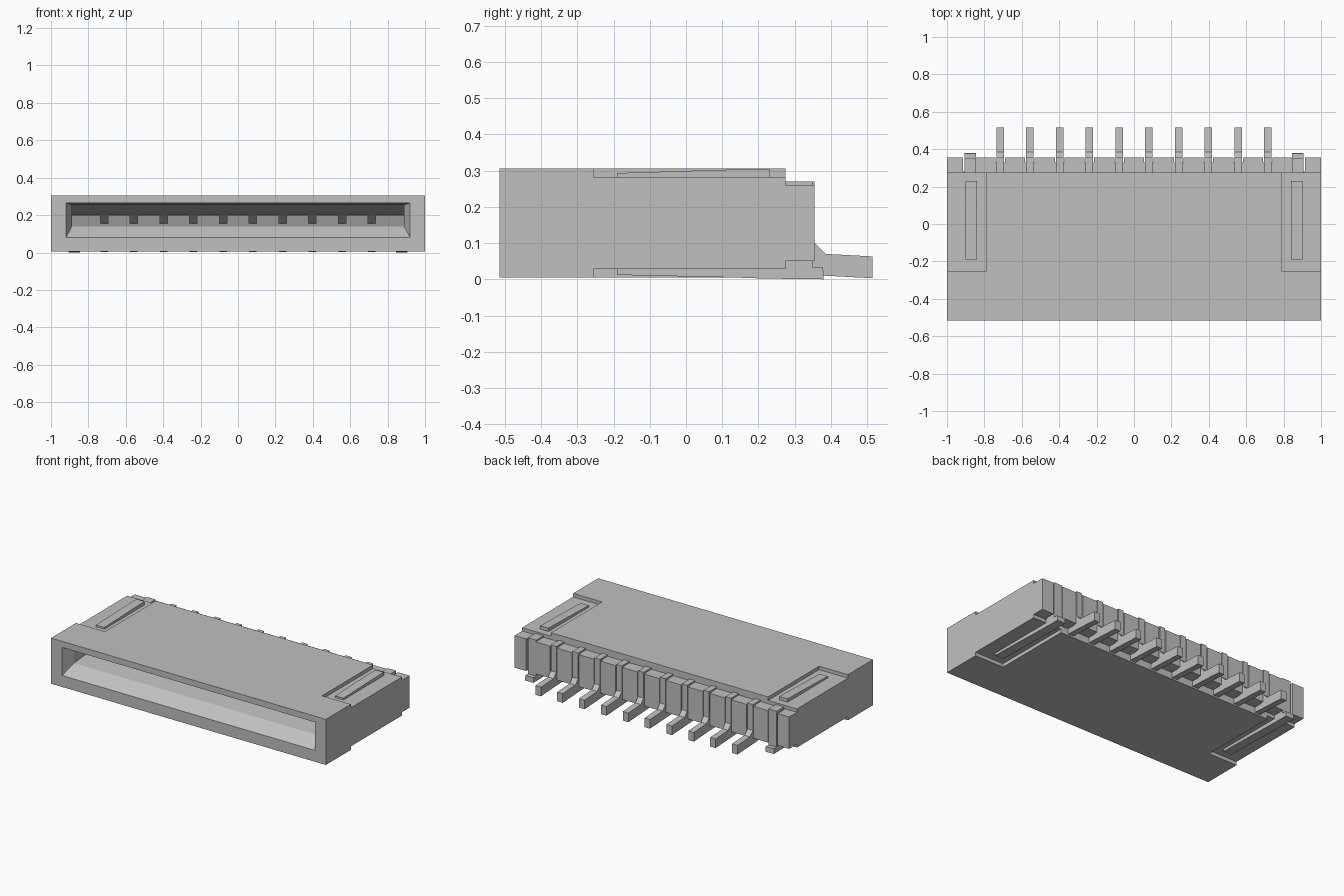
import bpy
import bmesh

if "Cube" in bpy.data.objects:
    bpy.data.objects.remove(bpy.data.objects["Cube"], do_unlink=True)

grey = bpy.data.materials.new("light_grey")
grey.use_nodes = True
colour = (0.53, 0.53, 0.53, 1)
grey.diffuse_color = colour
grey.node_tree.nodes["Principled BSDF"].inputs["Base Color"].default_value = colour


def finish(name, bm):
    bmesh.ops.recalc_face_normals(bm, faces=bm.faces)
    mesh = bpy.data.meshes.new(name)
    bm.to_mesh(mesh)
    bm.free()
    mesh.materials.append(grey)
    obj = bpy.data.objects.new(name, mesh)
    bpy.context.scene.collection.objects.link(obj)
    return obj


def extrude(name, profile, x0, x1):
    """Extrude a (y, z) profile along x."""
    bm = bmesh.new()
    face = bm.faces.new([bm.verts.new((x0, y, z)) for y, z in profile])
    out = bmesh.ops.extrude_face_region(bm, geom=[face])
    moved = [v for v in out["geom"] if isinstance(v, bmesh.types.BMVert)]
    bmesh.ops.translate(bm, verts=moved, vec=(x1 - x0, 0, 0))
    return finish(name, bm)


def box(name, x0, x1, y0, y1, z0, z1):
    return extrude(name, [(y0, z0), (y1, z0), (y1, z1), (y0, z1)], x0, x1)


def loft(name, rings):
    """Join rectangles given as (y, half width, bottom, top)."""
    bm = bmesh.new()
    loops = [[bm.verts.new(p) for p in
              ((-w, y, lo), (w, y, lo), (w, y, hi), (-w, y, hi))]
             for y, w, lo, hi in rings]
    for a, b in zip(loops, loops[1:]):
        for i in range(4):
            j = (i + 1) % 4
            bm.faces.new((a[i], a[j], b[j], b[i]))
    bm.faces.new(loops[0])
    bm.faces.new(loops[-1])
    return finish(name, bm)


def cut(target, cutter):
    mod = target.modifiers.new(cutter.name, "BOOLEAN")
    mod.operation = "DIFFERENCE"
    mod.solver = "EXACT"
    mod.object = cutter
    cutter.hide_render = True
    cutter.hide_viewport = True
    cutter.display_type = "WIRE"


# Housing with a stepped rear wall
housing = extrude("housing", [
    (-.515, .005), (.275, .005), (.275, .05), (.355, .05),
    (.355, .26), (.275, .26), (.275, .305), (-.515, .305)], -1, 1)

# Tapered front opening
cut(housing, loft("opening_cutter", [
    (-.535, .925, .07, .267), (-.515, .92, .08, .265),
    (-.435, .888, .14, .255), (.19, .888, .197, .201)]))

# Corner recesses, anchor slots and the anchors themselves
for side, s in (("left", 1), ("right", -1)):
    cut(housing, box(side + "_top_recess_cutter", s * .79, s * 1.1,
                     -.255, .4, .282, .4))
    cut(housing, box(side + "_bottom_recess_cutter", s * .79, s * 1.1,
                     -.255, .4, -.1, .028))
    cut(housing, box(side + "_anchor_slot_cutter", s * .845, s * .915,
                     .282, .4, -.1, .4))
    extrude(side + "_top_rib", [
        (-.19, .27), (-.19, .293), (.1, .302), (.23, .304), (.23, .27)],
        s * .84, s * .9)
    extrude(side + "_anchor", [
        (-.19, .04), (-.19, .012), (.13, .005), (.22, .002), (.38, 0),
        (.378, .033), (.35, .033), (.35, .27), (.27, .27), (.27, .04)],
        s * .845, s * .905)

# Row of contacts, each in a rear groove and a front slot
for i in range(10):
    x = (i - 4.5) * .159
    cut(housing, box(f"groove_cutter_{i}", x - .025, x + .025,
                     .33, .4, 0, .4))
    cut(housing, extrude(f"slot_cutter_{i}", [
        (-.34, .155), (.27, .155), (.19, .2), (-.34, .2)],
        x - .02, x + .02))
    extrude(f"contact_{i}", [
        (.272, .27), (.355, .27), (.355, .1), (.385, .07), (.515, .063),
        (.515, .003), (.38, .01), (.272, .015)], x - .02, x + .02)
